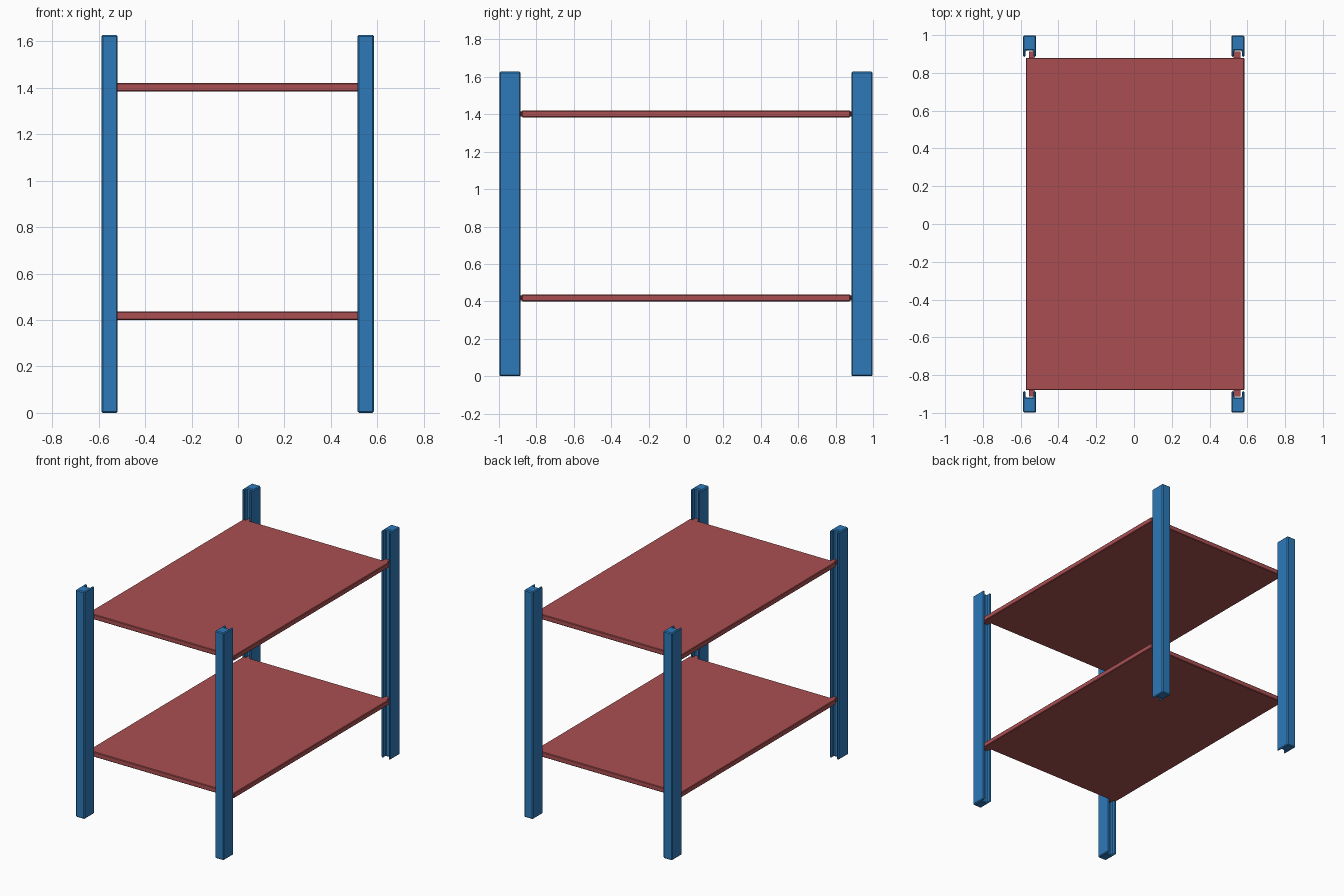
import bpy, bmesh

if "Cube" in bpy.data.objects:
    bpy.data.objects.remove(bpy.data.objects["Cube"])

def material(name, rgb):
    m = bpy.data.materials.new(name)
    m.diffuse_color = (*rgb, 1)
    m.use_nodes = True
    m.node_tree.nodes["Principled BSDF"].inputs["Base Color"].default_value = m.diffuse_color
    return m

BLUE = material("blue", (0.026, 0.195, 0.49))
RED = material("dusty red", (0.40, 0.078, 0.083))

def prism(name, pts, z0, z1, mat, bevel=0.0):
    """Extrude a closed xy outline from z0 to z1."""
    bm = bmesh.new()
    face = bm.faces.new([bm.verts.new((x, y, z0)) for x, y in pts])
    top = bmesh.ops.extrude_face_region(bm, geom=[face])
    for v in top["geom"]:
        if isinstance(v, bmesh.types.BMVert):
            v.co.z = z1
    bmesh.ops.recalc_face_normals(bm, faces=bm.faces)
    me = bpy.data.meshes.new(name)
    bm.to_mesh(me)
    bm.free()
    ob = bpy.data.objects.new(name, me)
    bpy.context.collection.objects.link(ob)
    me.materials.append(mat)
    if bevel:
        mod = ob.modifiers.new("edge", 'BEVEL')
        mod.width = bevel
        mod.segments = 1
        mod.limit_method = 'ANGLE'
    return ob

# Grooved corner posts: U section with the groove facing the shelves
HW, OUT, IN, GW, GD = 0.035, 0.998, 0.885, 0.021, 0.918
U = [(-HW, OUT), (HW, OUT), (HW, IN), (GW, IN),
     (GW, GD), (-GW, GD), (-GW, IN), (-HW, IN)]
for side, cx in (("left", -0.553), ("right", 0.550)):
    for end, s in (("front", -1), ("back", 1)):
        prism(f"{end}_{side}_post", [(cx + x, s * y) for x, y in U],
              0.0, 1.628, BLUE, 0.006)

# Shelves with a tongue at each corner sliding into the post grooves
X0, X1, Y = -0.573, 0.584, 0.879
for name, z in (("lower", 0.418), ("upper", 1.402)):
    prism(f"{name}_shelf", [(X0, -Y), (X1, -Y), (X1, Y), (X0, Y)],
          z - 0.018, z + 0.018, RED, 0.004)
    for side, a, b in (("left", -0.555, -0.527), ("right", 0.526, 0.564)):
        for end, s in (("front", -1), ("back", 1)):
            y0, y1 = s * 0.87, s * 0.914
            prism(f"{name}_{end}_{side}_tongue",
                  [(a, y0), (b, y0), (b, y1), (a, y1)],
                  z - 0.014, z + 0.014, RED)
